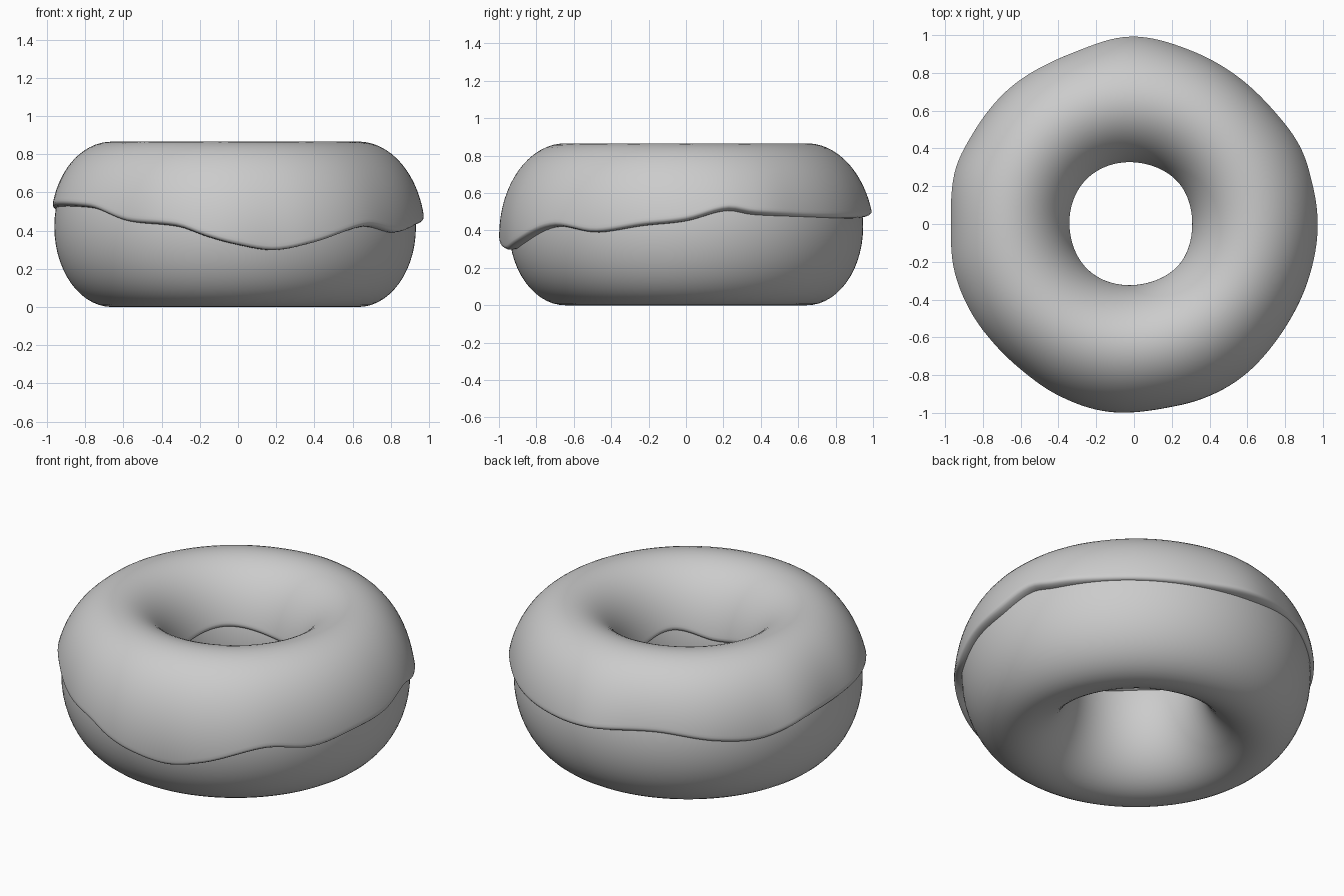
import bpy, bmesh
from math import sin, cos, asin, pi, radians, sqrt

if "Cube" in bpy.data.objects:
    bpy.data.objects.remove(bpy.data.objects["Cube"])

CX, RING, HALF_W, HALF_H = -0.015, 0.645, 0.302, 0.42   # ring shape
SEG = 160

# (degrees, edge height) of the icing's outer rim
EDGE = [(0, .45), (13, .505), (22, .485), (38, .475), (67, .465), (90, .475),
        (114, .51), (135, .46), (150, .445), (172, .51), (217, .52), (234, .45),
        (252, .42), (261, .37), (270, .33), (282, .30), (294, .335), (314, .42),
        (330, .39), (346, .425)]
# (degrees, icing thickness near the outer rim)
THICK = [(0, .045), (23, .046), (39, .022), (54, .02), (72, .03), (90, .053),
         (108, .022), (132, .022), (150, .02), (163, .035), (180, .02), (195, .038),
         (211, .036), (232, .022), (246, .04), (264, .058), (280, .05), (292, .058),
         (307, .055), (325, .037), (342, .037)]
# (degrees, edge height) of the rim inside the hole
INNER = [(0, .48), (40, .53), (80, .50), (135, .54), (185, .50), (230, .53), (280, .48), (320, .53)]


def sample(table, deg):
    """Smooth periodic interpolation (Catmull-Rom style)."""
    n = len(table)
    def key(i):
        return table[i % n][0] + 360 * (i // n), table[i % n][1]
    for i in range(n):
        (x0, y0), (x1, y1), (x2, y2), (x3, y3) = [key(i + k) for k in (-1, 0, 1, 2)]
        if x1 <= deg <= x2:
            t, d = (deg - x1) / (x2 - x1), x2 - x1
            m1, m2 = d * (y2 - y0) / (x2 - x0), d * (y3 - y1) / (x3 - x1)
            return ((2*t**3 - 3*t*t + 1) * y1 + (t**3 - 2*t*t + t) * m1
                    + (3*t*t - 2*t**3) * y2 + (t**3 - t*t) * m2)


def section(phi, thick):
    """Point on the ring's cross-section pushed outwards: (radius, height)."""
    nx, nz = cos(phi) / HALF_W, sin(phi) / HALF_H
    l = sqrt(nx * nx + nz * nz)
    return (RING + HALF_W * cos(phi) + thick * nx / l,
            HALF_H + HALF_H * sin(phi) + thick * nz / l)


def sweep(name, profile_at):
    """Skin closed profiles placed around the z axis."""
    bm = bmesh.new()
    rings = []
    for i in range(SEG):
        deg = 360 * i / SEG
        a = radians(deg)
        rings.append([bm.verts.new((CX + r * cos(a), r * sin(a), z)) for r, z in profile_at(deg)])
    n = len(rings[0])
    for i in range(SEG):
        p, q = rings[i], rings[(i + 1) % SEG]
        for j in range(n):
            k = (j + 1) % n
            bm.faces.new((p[j], q[j], q[k], p[k]))
    bmesh.ops.recalc_face_normals(bm, faces=bm.faces)
    mesh = bpy.data.meshes.new(name)
    bm.to_mesh(mesh)
    bm.free()
    mesh.shade_smooth()
    ob = bpy.data.objects.new(name, mesh)
    bpy.context.collection.objects.link(ob)
    return ob


# Dough ring
sweep("dough", lambda deg: [section(2 * pi * j / 56, 0) for j in range(56)])


# Icing: thin shell over the top with rounded lips, its underside on the dough
def icing_profile(deg):
    start = asin((sample(EDGE, deg) - HALF_H) / HALF_H)
    end = pi - asin((sample(INNER, deg) - HALF_H) / HALF_H)
    rim = sample(THICK, deg)
    n, lip = 44, 0.05
    outer = []
    for j in range(n + 1):
        u = 0.5 - 0.5 * cos(pi * j / n)          # denser near both lips
        phi = start + (end - start) * u
        top = .026
        if phi < pi / 2:
            s = (pi / 2 - phi) / (pi / 2 - start)
            t = top + (rim - top) * s * s
        else:
            t = top
        d = min(phi - start, end - phi)
        if d < lip:
            t *= sqrt(max(0, 1 - (1 - d / lip) ** 2))
        outer.append(section(phi, t))
    under = [section(end + (start - end) * j / 24, -.004) for j in range(25)]
    return outer + under


sweep("icing", icing_profile)
